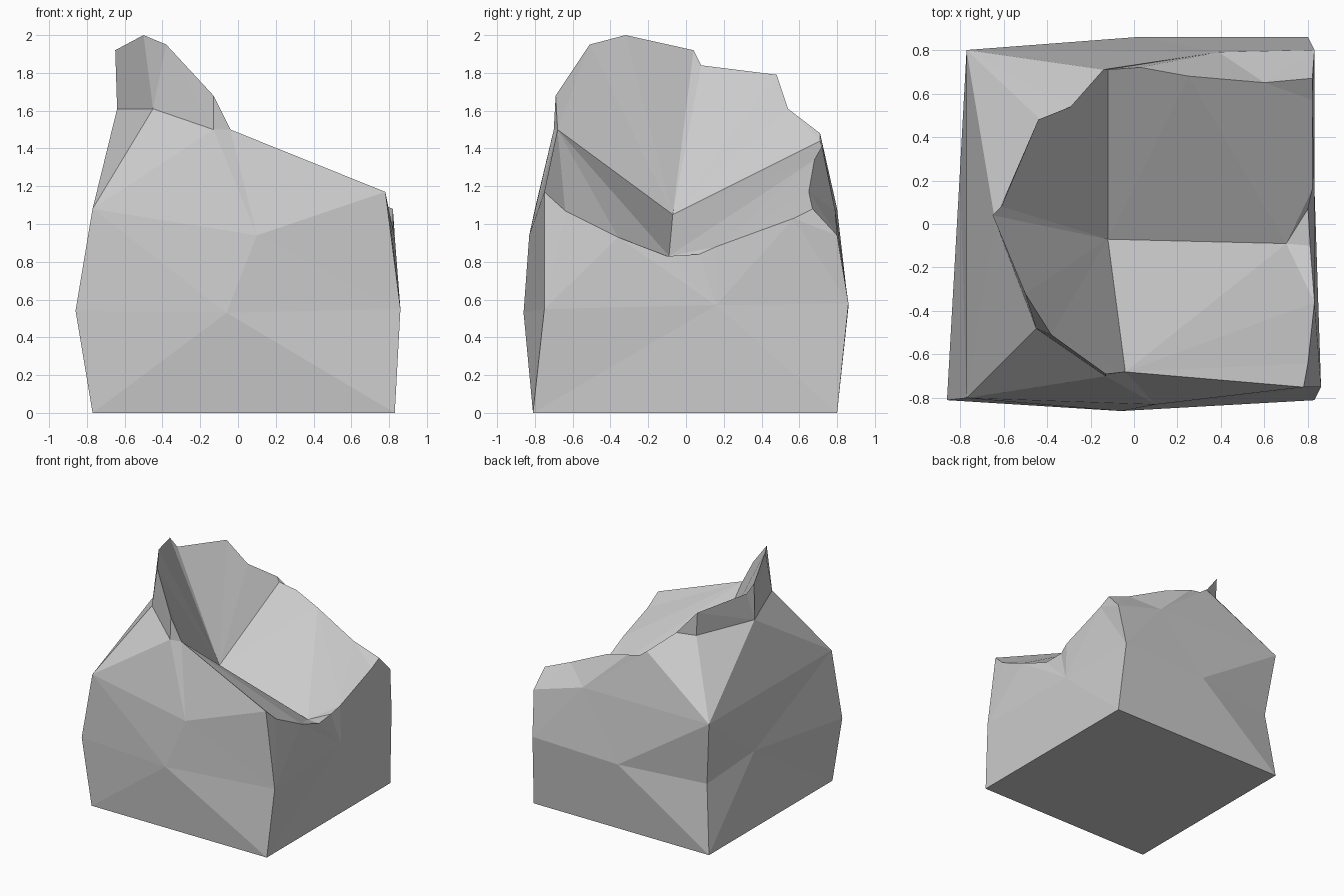
import bpy
import bmesh
from mathutils import Vector

default_cube = bpy.data.objects.get("Cube")
if default_cube:
    bpy.data.objects.remove(default_cube, do_unlink=True)

mesh = bpy.data.meshes.new("rock")
rock = bpy.data.objects.new("rock", mesh)
bpy.context.collection.objects.link(rock)
bm = bmesh.new()


def point(x, y, z):
    return bm.verts.new((x, y, z))


def facet(*corners):
    """One flat facet of the rock, split into triangles if it has many corners."""
    face = bm.faces.new(corners)
    if len(corners) > 3:
        bmesh.ops.triangulate(bm, faces=[face], ngon_method='BEAUTY')


def bridge(lower, upper):
    """Fill the strip between two chains, always taking the shorter diagonal."""
    i = j = 0
    while i < len(lower) - 1 or j < len(upper) - 1:
        step_low = step_up = float("inf")
        if i < len(lower) - 1:
            step_low = (lower[i + 1].co - upper[j].co).length
        if j < len(upper) - 1:
            step_up = (lower[i].co - upper[j + 1].co).length
        if step_low < step_up:
            if upper[j] not in (lower[i], lower[i + 1]):
                facet(lower[i], lower[i + 1], upper[j])
            i += 1
        else:
            if lower[i] not in (upper[j], upper[j + 1]):
                facet(lower[i], upper[j + 1], upper[j])
            j += 1


def stack(*chains):
    for lower, upper in zip(chains, chains[1:]):
        bridge(lower, upper)


# Base corners
base_fl, base_fr = point(-.77, -.81, 0), point(.83, -.81, 0)
base_br, base_bl = point(.83, .8, 0), point(-.77, .8, 0)

# Waist: corners and the middle of each side
waist_fl, waist_front = point(-.86, -.81, .54), point(-.06, -.86, .53)
waist_fr, waist_right = point(.86, -.75, .55), point(.83, .16, .57)
waist_br, waist_back = point(.80, .86, .58), point(.02, .86, .56)
waist_bl, waist_left = point(-.71, .74, .55), point(-.8, .25, .66)

# Shoulder, with the worn lip along the right side
shoulder_fl, shoulder_front = point(-.77, -.8, 1.08), point(.1, -.83, .94)
shoulder_fr = point(.78, -.75, 1.17)
lip_front, lip_mid = point(.8, -.64, 1.07), point(.83, -.36, .93)
lip_low, lip_back = point(.81, -.1, .83), point(.8, .07, .84)
lip_rise, lip_end = point(.82, .16, .88), point(.82, .57, 1.03)
shoulder_br, shoulder_back = point(.83, .8, .94), point(.39, .79, 1.07)
shoulder_bl = point(-.77, .8, 1.08)

# Rim around the broken top
rim_left, rim_fl = point(-.64, .02, 1.61), point(-.45, -.48, 1.61)
notch, notch_end = point(-.13, -.7, 1.5), point(-.04, -.68, 1.5)
back_rim = [point(.82, .67, 1.08), point(.6, .65, 1.17), point(.25, .68, 1.34),
            point(.03, .72, 1.41), point(-.12, .71, 1.44)]
ledge = [point(-.14, .71, 1.48), point(-.29, .54, 1.61)]
ledge_foot, ledge_top = point(-.43, .48, 1.6), point(-.44, .48, 1.79)

# Jagged crest and the hollow below it
crest_step, crest_back = point(-.61, .08, 1.84), point(-.65, .04, 1.92)
crest_peak, crest_front = point(-.5, -.32, 2), point(-.38, -.51, 1.95)
crest_tip = point(-.13, -.69, 1.68)
hollow, dip = point(-.12, -.07, 1.05), point(.7, -.09, .83)

# Outer sides
facet(base_fl, base_bl, base_br, base_fr)
stack([base_fl, base_fr], [waist_fl, waist_front, waist_fr],
      [shoulder_fl, shoulder_front, shoulder_fr],
      [rim_fl, notch, notch_end, shoulder_fr])
stack([base_fr, base_br], [waist_fr, waist_right, waist_br],
      [shoulder_fr, lip_front, lip_mid, lip_low, lip_back, lip_rise,
       lip_end, shoulder_br])
stack([base_br, base_bl], [waist_br, waist_back, waist_bl],
      [shoulder_br, shoulder_back, shoulder_bl],
      back_rim + ledge + [ledge_foot, rim_left])
stack([base_bl, base_fl], [waist_bl, waist_left, waist_fl],
      [shoulder_bl, shoulder_fl], [rim_left, rim_fl])
facet(lip_end, shoulder_br, back_rim[0])

# Outside of the crest
facet(rim_left, rim_fl, crest_peak, crest_back)
facet(rim_fl, notch, crest_tip, crest_front, crest_peak)
facet(notch, notch_end, crest_tip)
facet(ledge_foot, rim_left, crest_back, crest_step, ledge_top)
facet(ledge[1], ledge_foot, ledge_top)

# Broken inner planes
facet(crest_back, crest_peak, crest_front, crest_tip, notch_end, hollow)
facet(crest_back, hollow, back_rim[-1], *ledge, ledge_top, crest_step)
facet(hollow, notch_end, shoulder_fr, lip_front, lip_mid, dip)
facet(dip, lip_mid, lip_low)
facet(dip, lip_low, lip_back)
facet(hollow, dip, lip_back, lip_rise, lip_end, *back_rim)

bmesh.ops.recalc_face_normals(bm, faces=bm.faces)
bm.to_mesh(mesh)
bm.free()

# Plain stone colour
stone = bpy.data.materials.new("stone_grey")
stone.use_nodes = True
colour = (.6, .6, .6, 1)
stone.diffuse_color = colour
stone.node_tree.nodes["Principled BSDF"].inputs["Base Color"].default_value = colour
mesh.materials.append(stone)
